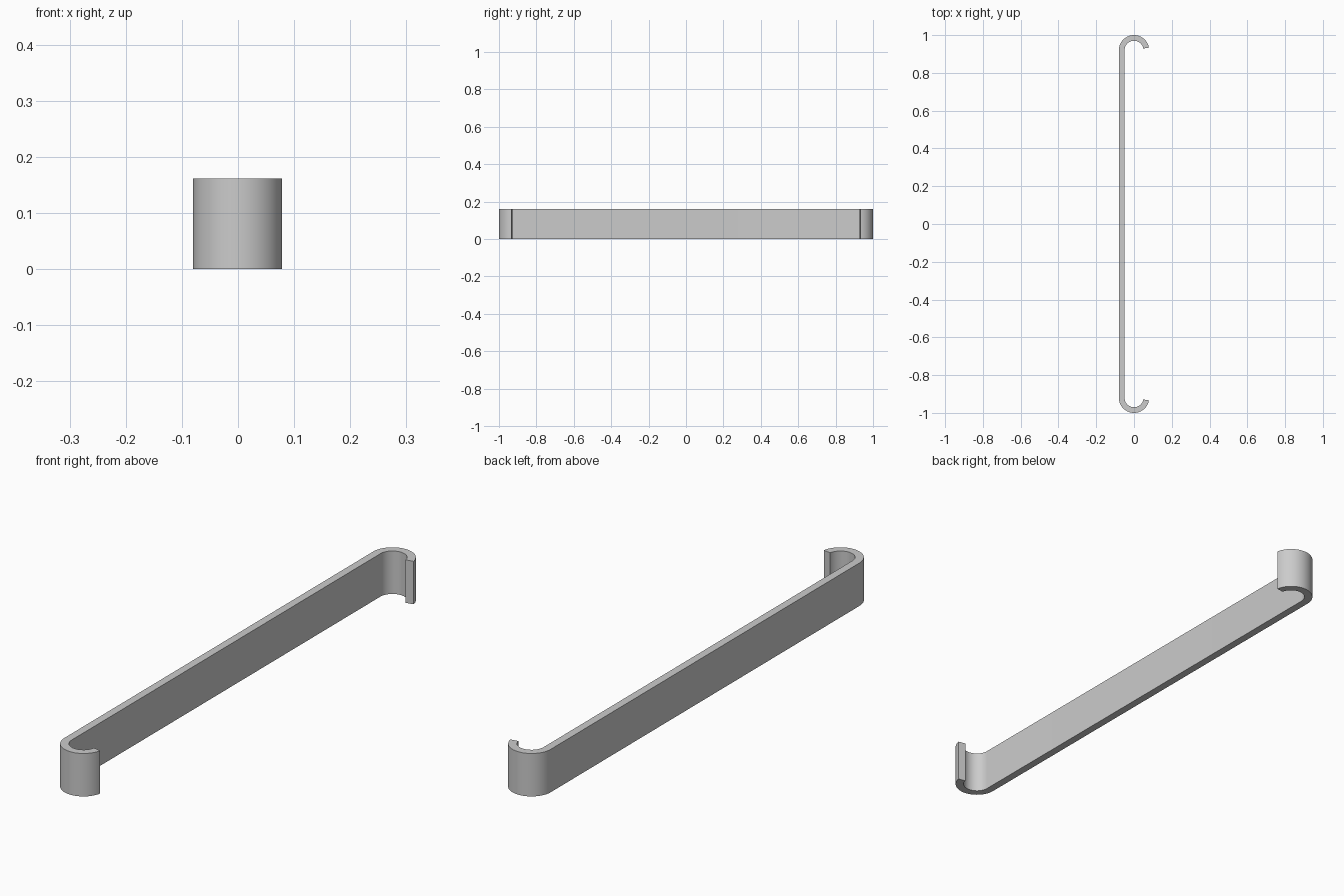
import bpy
import bmesh
from math import sin, cos, radians

cube = bpy.data.objects.get("Cube")
if cube:
    bpy.data.objects.remove(cube, do_unlink=True)

OUTER, INNER = 0.08, 0.05    # hook radii
CENTRE = 0.92                # distance of hook centres from the middle
HEIGHT = 0.162
TIP = 10                     # hook opening angle in degrees
STEPS = 40


def material(name, colour):
    mat = bpy.data.materials.new(name)
    mat.use_nodes = True
    mat.diffuse_color = colour
    mat.node_tree.nodes["Principled BSDF"].inputs["Base Color"].default_value = colour
    return mat


def profile(radius):
    """Path from the back tip, along the straight bar, to the front tip."""
    angles = [radians(TIP + (180 - TIP) * i / STEPS) for i in range(STEPS + 1)]
    back = [(radius * cos(a), CENTRE + radius * sin(a)) for a in angles]
    front = [(x, -y) for x, y in reversed(back)]
    return back + front


# Flat strip following the hooked profile
bm = bmesh.new()
outer = [bm.verts.new((x, y, 0)) for x, y in profile(OUTER)]
inner = [bm.verts.new((x, y, 0)) for x, y in profile(INNER)]
for i in range(len(outer) - 1):
    bm.faces.new((outer[i], outer[i + 1], inner[i + 1], inner[i]))

# Raise the strip to full height
raised = bmesh.ops.extrude_face_region(bm, geom=bm.faces[:])
bmesh.ops.translate(
    bm, vec=(0, 0, HEIGHT),
    verts=[v for v in raised["geom"] if isinstance(v, bmesh.types.BMVert)])
bmesh.ops.recalc_face_normals(bm, faces=bm.faces[:])

mesh = bpy.data.meshes.new("hooked_bar")
bm.to_mesh(mesh)
bm.free()
mesh.materials.append(material("light grey", (0.6, 0.6, 0.6, 1)))

bar = bpy.data.objects.new("hooked_bar", mesh)
bpy.context.collection.objects.link(bar)
bpy.ops.object.select_all(action="DESELECT")
bar.select_set(True)
bpy.context.view_layer.objects.active = bar
bpy.ops.object.shade_smooth_by_angle(angle=radians(30))
